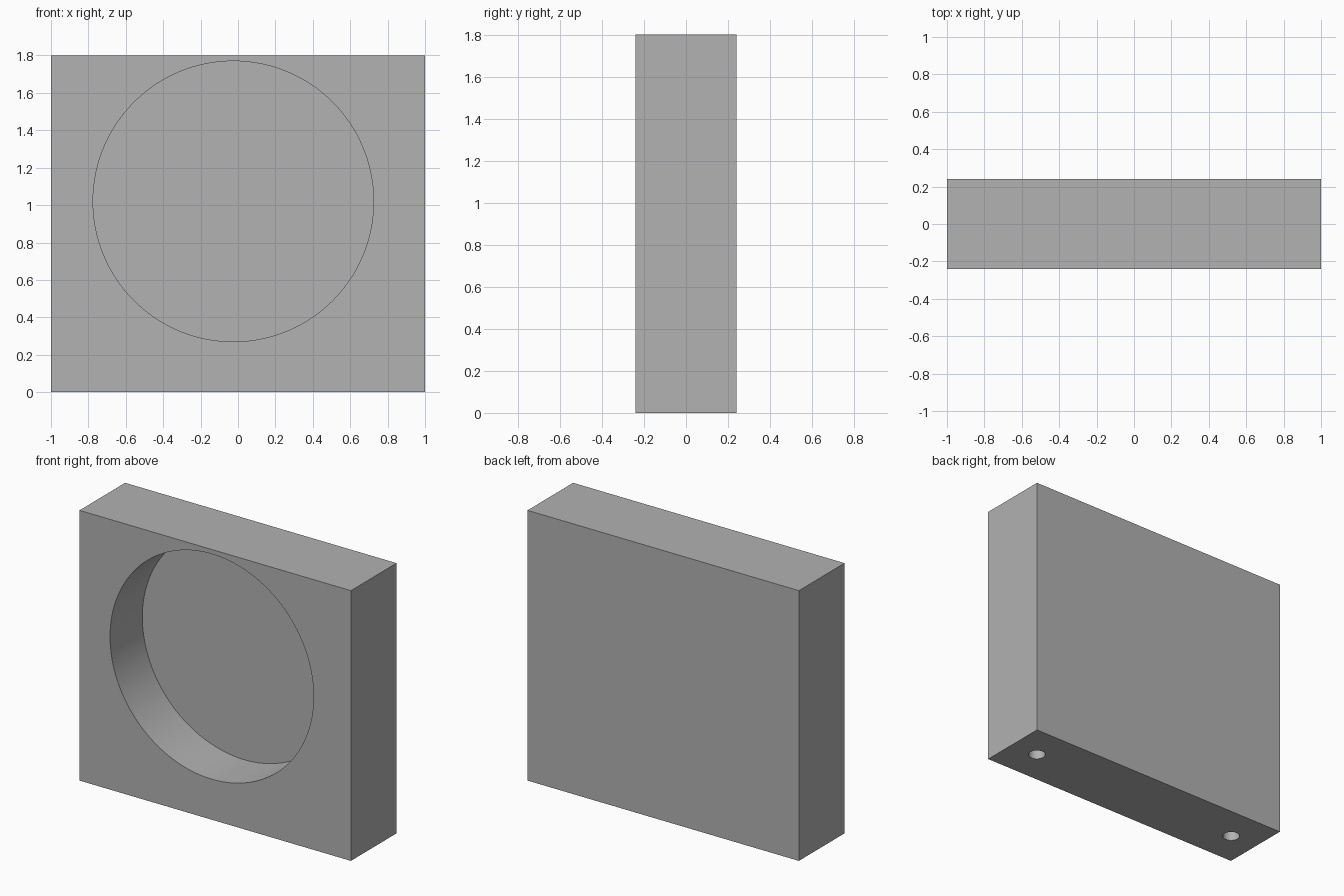
import bpy
import math

cube = bpy.data.objects.get("Cube")
if cube:
    bpy.data.objects.remove(cube, do_unlink=True)

WIDTH, DEPTH, HEIGHT = 2.0, 0.48, 1.8

grey = bpy.data.materials.new("mid grey")
grey.use_nodes = True
colour = (0.445, 0.445, 0.445, 1)
grey.diffuse_color = colour
grey.node_tree.nodes["Principled BSDF"].inputs["Base Color"].default_value = colour

# Solid block
bpy.ops.mesh.primitive_cube_add(size=1, location=(0, 0, HEIGHT / 2))
block = bpy.context.object
block.name = "block"
block.scale = (WIDTH, DEPTH, HEIGHT)
bpy.ops.object.transform_apply(location=False, rotation=False, scale=True)
block.data.materials.append(grey)


def cut_hole(name, radius, length, location, tilt, sides):
    """Subtract a round cutter from the block."""
    bpy.ops.mesh.primitive_cylinder_add(vertices=sides, radius=radius, depth=length,
                                        location=location, rotation=(tilt, 0, 0))
    cutter = bpy.context.object
    cutter.name = name
    cutter.data.materials.append(grey)
    cutter.hide_render = True
    cutter.hide_set(True)
    cutter.display_type = 'WIRE'
    cut = block.modifiers.new(name, 'BOOLEAN')
    cut.operation = 'DIFFERENCE'
    cut.solver = 'EXACT'
    cut.object = cutter


# Round pocket in the front face
pocket = 0.34
cut_hole("pocket_cutter", 0.75, 2 * pocket, (-0.025, -DEPTH / 2, 1.02), math.pi / 2, 128)

# Two blind holes in the underside
for side, x in (("left", 0.8), ("right", -0.8)):
    cut_hole(side + "_hole_cutter", 0.053, 0.8, (x, 0, 0), 0, 48)

# Bake the cuts, then smooth the round walls
bpy.ops.object.select_all(action='DESELECT')
block.select_set(True)
bpy.context.view_layer.objects.active = block
for name in [m.name for m in block.modifiers]:
    bpy.ops.object.modifier_apply(modifier=name)
    bpy.data.objects.remove(bpy.data.objects[name], do_unlink=True)
bpy.ops.object.shade_smooth_by_angle(angle=math.radians(30))
